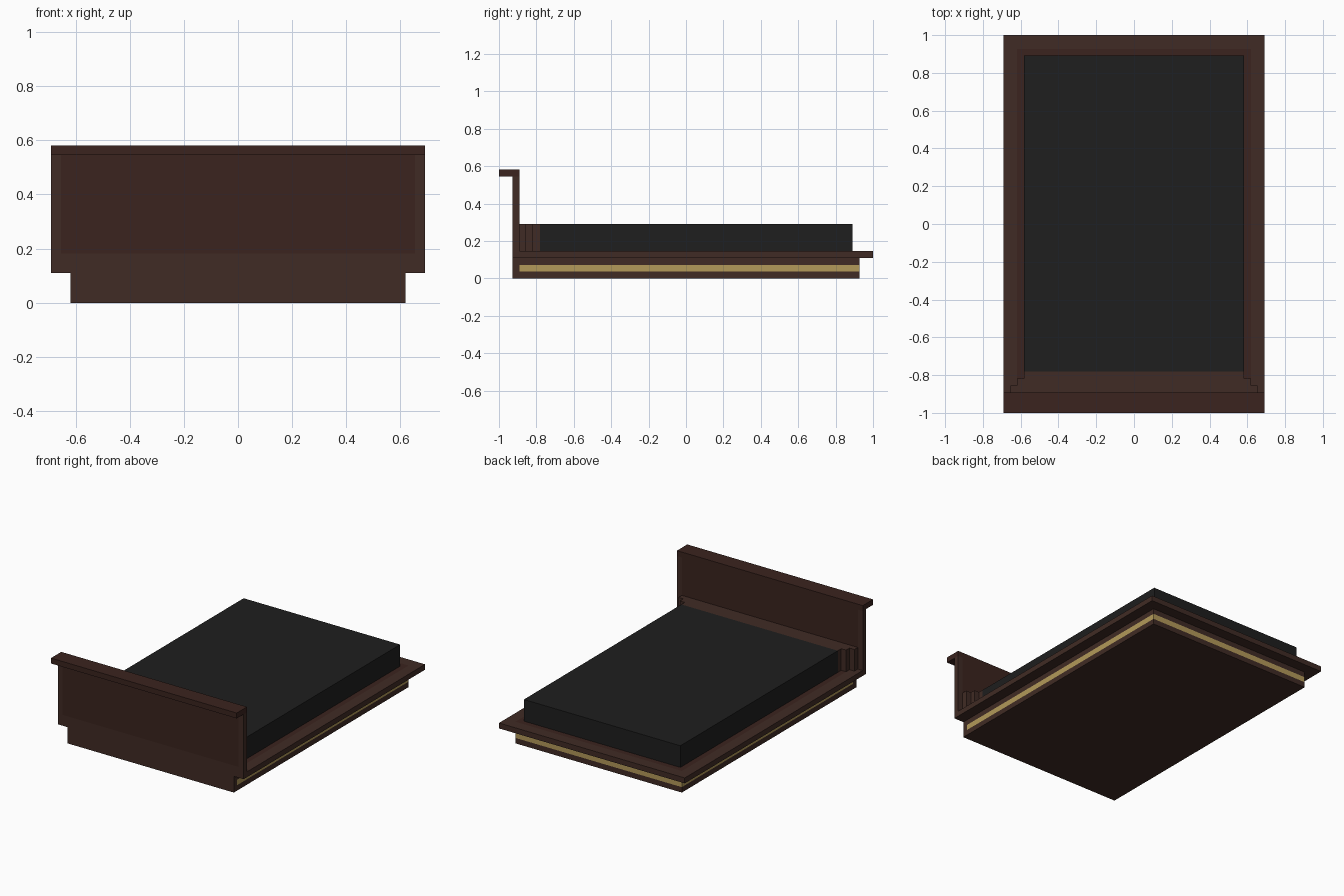
import bpy, bmesh
from mathutils import Vector

if "Cube" in bpy.data.objects:
    bpy.data.objects.remove(bpy.data.objects["Cube"])

U = 2 / 55  # design module; all sizes below are whole modules, y counted from the front edge


def material(name, rgb):
    m = bpy.data.materials.new(name)
    m.diffuse_color = (*rgb, 1)
    m.use_nodes = True
    m.node_tree.nodes["Principled BSDF"].inputs["Base Color"].default_value = m.diffuse_color
    return m


WOOD = material("brown_wood", (0.051, 0.024, 0.018))
DARK = material("dark_wood", (0.043, 0.017, 0.013))
GOLD = material("gold_trim", (0.45, 0.32, 0.10))
BLACK = material("black_fabric", (0.013, 0.013, 0.013))


def prism(name, outline, up, lo, hi, mat, cuts=(), paint=None, mat2=None):
    """Extrude an outline along y or z, cut it along planes, recolour chosen faces."""
    bm = bmesh.new()
    place = (lambda a, b, t: (a, t, b)) if up == "y" else (lambda a, b, t: (a, b, t))
    face = bm.faces.new([bm.verts.new(place(a, b, lo)) for a, b in outline])
    grown = bmesh.ops.extrude_face_region(bm, geom=[face])["geom"]
    bmesh.ops.translate(bm, verts=[g for g in grown if isinstance(g, bmesh.types.BMVert)],
                        vec=Vector(place(0, 0, hi - lo)))
    for axis, pos in cuts:
        co, no = Vector((0, 0, 0)), Vector((0, 0, 0))
        co[axis], no[axis] = pos, 1
        bmesh.ops.bisect_plane(bm, geom=bm.verts[:] + bm.edges[:] + bm.faces[:],
                               plane_co=co, plane_no=no)
    bmesh.ops.recalc_face_normals(bm, faces=bm.faces[:])
    if paint:
        for f in bm.faces:
            f.material_index = int(paint(f.calc_center_median(), f.normal))
    for v in bm.verts:
        v.co = Vector((v.co.x, v.co.y - 27.5, v.co.z)) * U
    me = bpy.data.meshes.new(name)
    bm.to_mesh(me)
    bm.free()
    me.materials.append(mat)
    if mat2:
        me.materials.append(mat2)
    bpy.context.collection.objects.link(bpy.data.objects.new(name, me))


def rect(half, y0, y1):
    return [(-half, y0), (half, y0), (half, y1), (-half, y1)]


def mirrored(right):
    return right + [(-x, y) for x, y in reversed(right)]


# plinth with a flush gold band on the sides and foot end
prism("plinth", rect(17, 3, 53), "z", 0, 3, WOOD, [(2, 1), (2, 2)],
      lambda c, n: 1 < c.z < 2 and abs(n.z) < 0.5, GOLD)

# overhanging ledge with a darker inner field on top
prism("ledge", rect(19, 3, 55), "z", 3, 4, WOOD, [(0, -17), (0, 17), (1, 53)],
      lambda c, n: n.z > 0.5 and abs(c.x) < 17 and c.y < 53, DARK)

# headboard: narrow foot, wide upper part, dark panel inside a lighter frame
prism("headboard", mirrored([(17, 0), (17, 3), (19, 3), (19, 15)]), "y", 2, 3, WOOD,
      [(0, -18), (0, 18), (2, 5)],
      lambda c, n: abs(n.y) > 0.5 and abs(c.x) < 18 and c.z > 5, DARK)

# shelf-like cap on the headboard
prism("headboard_cap", rect(19, 0, 3), "z", 15, 16, DARK)

# stepped block between headboard and mattress
prism("stepped_headrest",
      mirrored([(18, 3), (18, 4), (17, 4), (17, 5), (16, 5), (16, 6)]), "z", 4, 8, WOOD)

# mattress
prism("mattress", rect(16, 6, 52), "z", 4, 8, BLACK)
